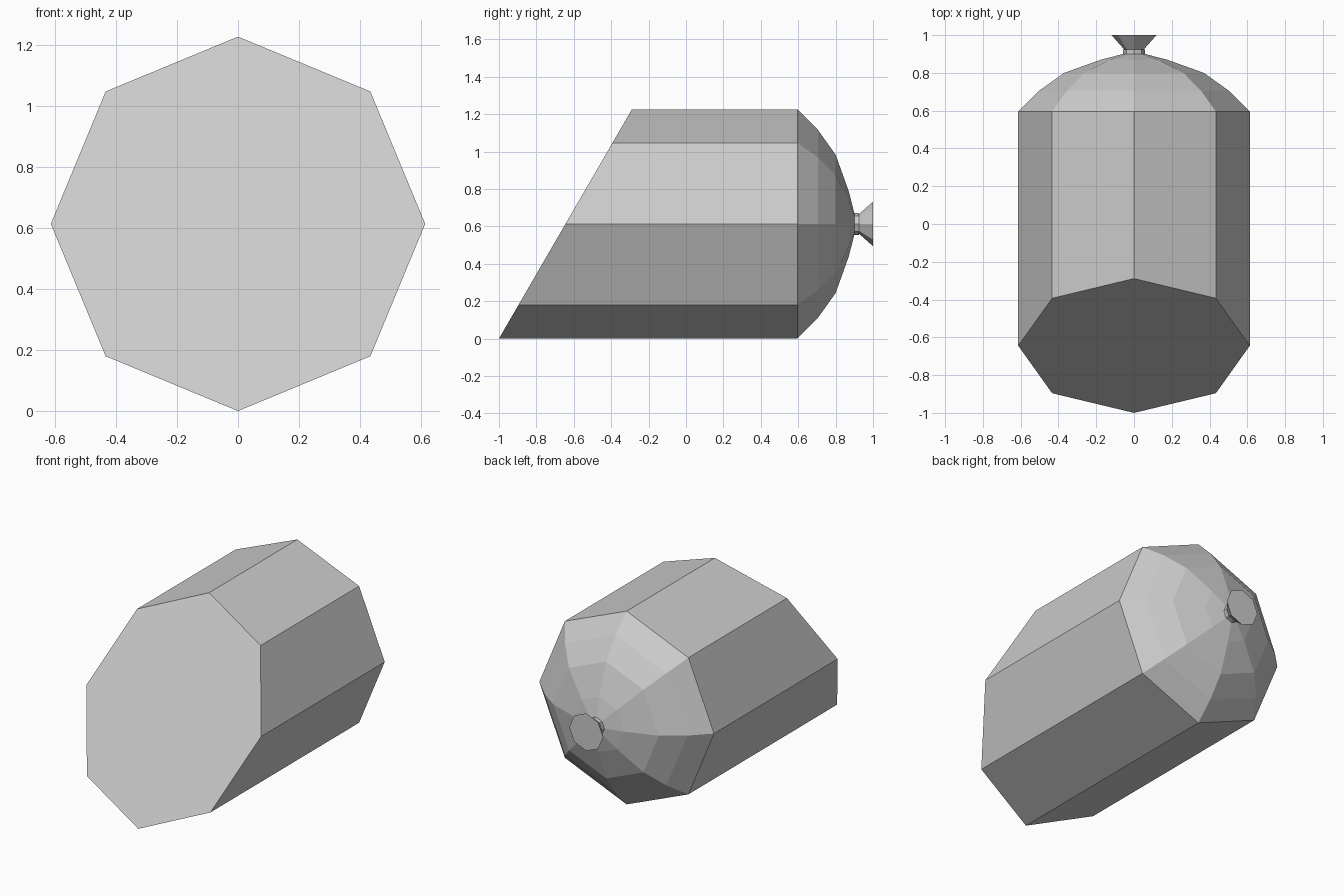
import bpy, bmesh, math

cube = bpy.data.objects.get("Cube")
if cube:
    bpy.data.objects.remove(cube, do_unlink=True)

SIDES = 8
RADIUS = 0.613

grey = bpy.data.materials.new("light_grey")
grey.use_nodes = True
grey.diffuse_color = (0.6, 0.6, 0.6, 1)
grey.node_tree.nodes["Principled BSDF"].inputs["Base Color"].default_value = (0.6, 0.6, 0.6, 1)


def lathe(name, profile, slant=0.0):
    """Join octagonal rings (y, radius) along y; slant leans the first ring back."""
    bm = bmesh.new()
    rings = []
    for i, (y, r) in enumerate(profile):
        ring = []
        for k in range(SIDES):
            a = math.tau * k / SIDES
            z = RADIUS + r * math.cos(a)
            lean = slant * z if i == 0 else 0
            ring.append(bm.verts.new((r * math.sin(a), y + lean, z)))
        rings.append(ring)
    for a, b in zip(rings, rings[1:]):
        for k in range(SIDES):
            n = (k + 1) % SIDES
            bm.faces.new((a[k], a[n], b[n], b[k]))
    bm.faces.new(rings[0])
    bm.faces.new(rings[-1])
    bmesh.ops.recalc_face_normals(bm, faces=bm.faces)
    mesh = bpy.data.meshes.new(name)
    bm.to_mesh(mesh)
    bm.free()
    mesh.materials.append(grey)
    obj = bpy.data.objects.new(name, mesh)
    bpy.context.collection.objects.link(obj)
    return obj


# Body with slanted front, closed by a faceted dome at the back
lathe("body_and_dome",
      [(-1.0, RADIUS), (0.595, RADIUS), (0.705, 0.503), (0.8, 0.37),
       (0.87, 0.175), (0.9, 0.058)],
      slant=0.58)

# Short neck and flared nozzle
lathe("neck", [(0.895, 0.058), (0.925, 0.058)])
lathe("nozzle", [(0.925, 0.053), (1.0, 0.119)])
